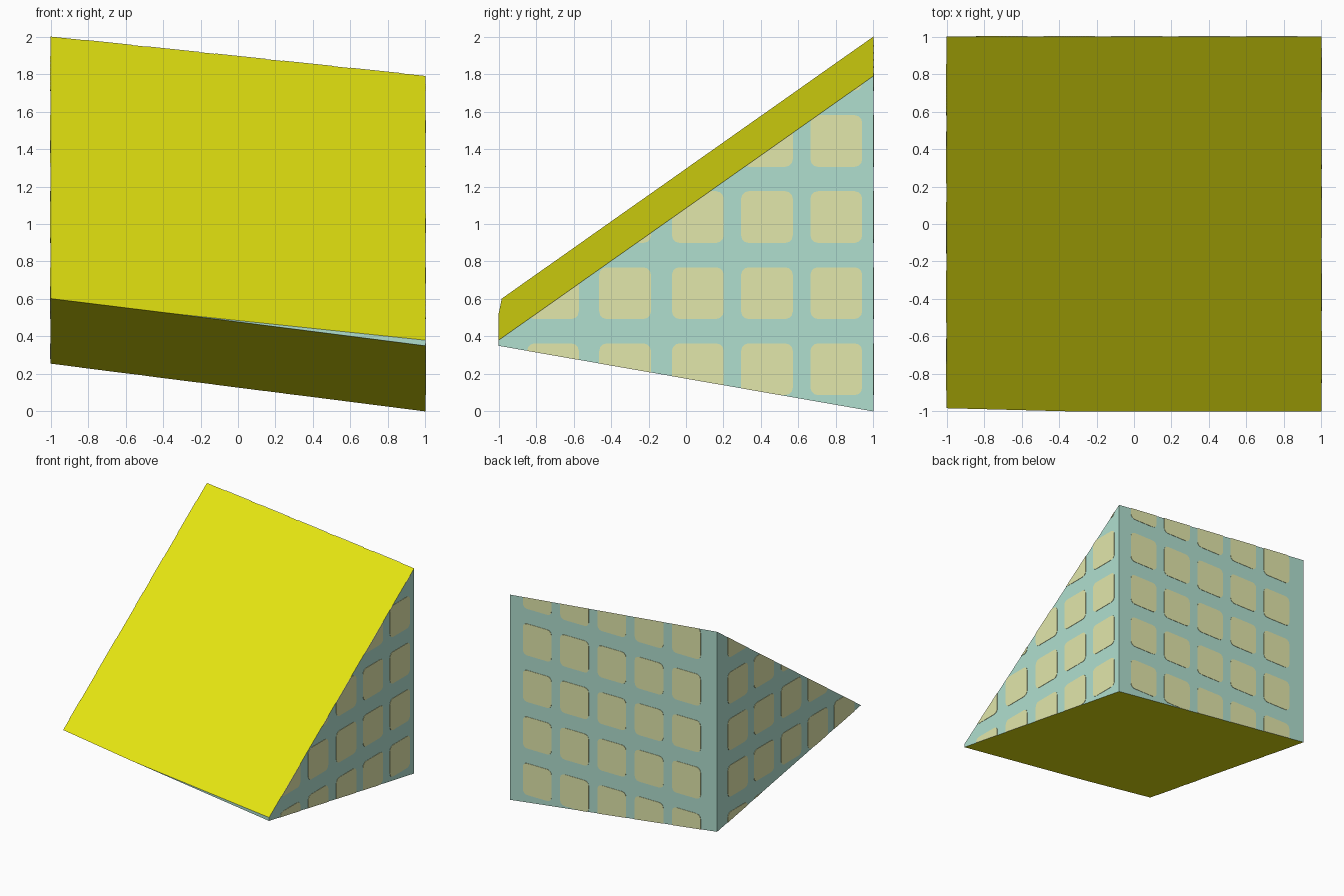
import bpy, bmesh, math
from mathutils import Vector

if "Cube" in bpy.data.objects:
    bpy.data.objects.remove(bpy.data.objects["Cube"])

ROOF = (Vector((0, 0, 1.19)), Vector((0.105, -0.705, 1)))        # point, outward normal
FLOOR = (Vector((0, 0, 0.3025)), Vector((-0.1275, -0.175, -1)))


def material(name, rgb):
    lin = [((c / 255 + 0.055) / 1.055) ** 2.4 if c > 10 else c / 255 / 12.92 for c in rgb]
    m = bpy.data.materials.new(name)
    m.diffuse_color = (*lin, 1)
    m.use_nodes = True
    m.node_tree.nodes["Principled BSDF"].inputs["Base Color"].default_value = m.diffuse_color
    return m


yellow = material("yellow", (226, 226, 16))
teal = material("pale teal", (176, 223, 207))
tan = material("pale tan", (230, 235, 174))


def trim(bm):
    """Cut away everything above the roof plane and below the floor plane, capping the cuts."""
    for co, no in (ROOF, FLOOR):
        geom = bm.verts[:] + bm.edges[:] + bm.faces[:]
        bmesh.ops.bisect_plane(bm, geom=geom, dist=1e-5, plane_co=co, plane_no=no, clear_outer=True)
        bmesh.ops.holes_fill(bm, edges=[e for e in bm.edges if e.is_boundary], sides=0)
    bmesh.ops.recalc_face_normals(bm, faces=bm.faces[:])


def finish(bm, name, mats):
    me = bpy.data.meshes.new(name)
    bm.to_mesh(me)
    bm.free()
    for m in mats:
        me.materials.append(m)
    bpy.context.collection.objects.link(bpy.data.objects.new(name, me))


# Wedge body: box cut by sloping roof and floor, slopes yellow, walls teal
bm = bmesh.new()
bmesh.ops.create_cube(bm, size=2)
bmesh.ops.scale(bm, vec=(1, 1, 2), verts=bm.verts)
bmesh.ops.translate(bm, vec=(0, 0, 1), verts=bm.verts)
trim(bm)
for f in bm.faces:
    f.normal_update()
    f.material_index = 0 if abs(f.normal.z) > 0.1 else 1
finish(bm, "wedge_body", [yellow, teal])


def windows(name, place, columns):
    """Rows of rounded square plates on one wall, trimmed to the wall outline."""
    bm = bmesh.new()
    half, r, thick = 0.138, 0.04, 0.004
    for u in columns:
        for row in range(5):
            z = 0.225 + 0.406 * row
            ring = []
            for k in range(16):
                a = math.radians((k // 4) * 90 + (k % 4) * 30)
                q = math.radians((k // 4) * 90 + 45)
                c = (half - r) * math.sqrt(2)
                ring.append((u + c * math.cos(q) + r * math.cos(a),
                             z + c * math.sin(q) + r * math.sin(a)))
            inner = [bm.verts.new(place(p, v, -0.001)) for p, v in ring]
            outer = [bm.verts.new(place(p, v, thick - 0.001)) for p, v in ring]
            bm.faces.new(inner)
            bm.faces.new(outer)
            for i in range(16):
                j = (i + 1) % 16
                bm.faces.new((inner[i], inner[j], outer[j], outer[i]))
    trim(bm)
    finish(bm, name, [tan])


# Window grids on the three tall walls
windows("right_windows", lambda u, z, d: (1 + d, u, z), [-0.71, -0.325, 0.063, 0.432, 0.802])
windows("left_windows", lambda u, z, d: (-1 - d, u, z), [-0.75, -0.387, -0.02, 0.355, 0.716])
windows("back_windows", lambda u, z, d: (u, 1 + d, z), [-0.705 + 0.36 * i for i in range(5)])
